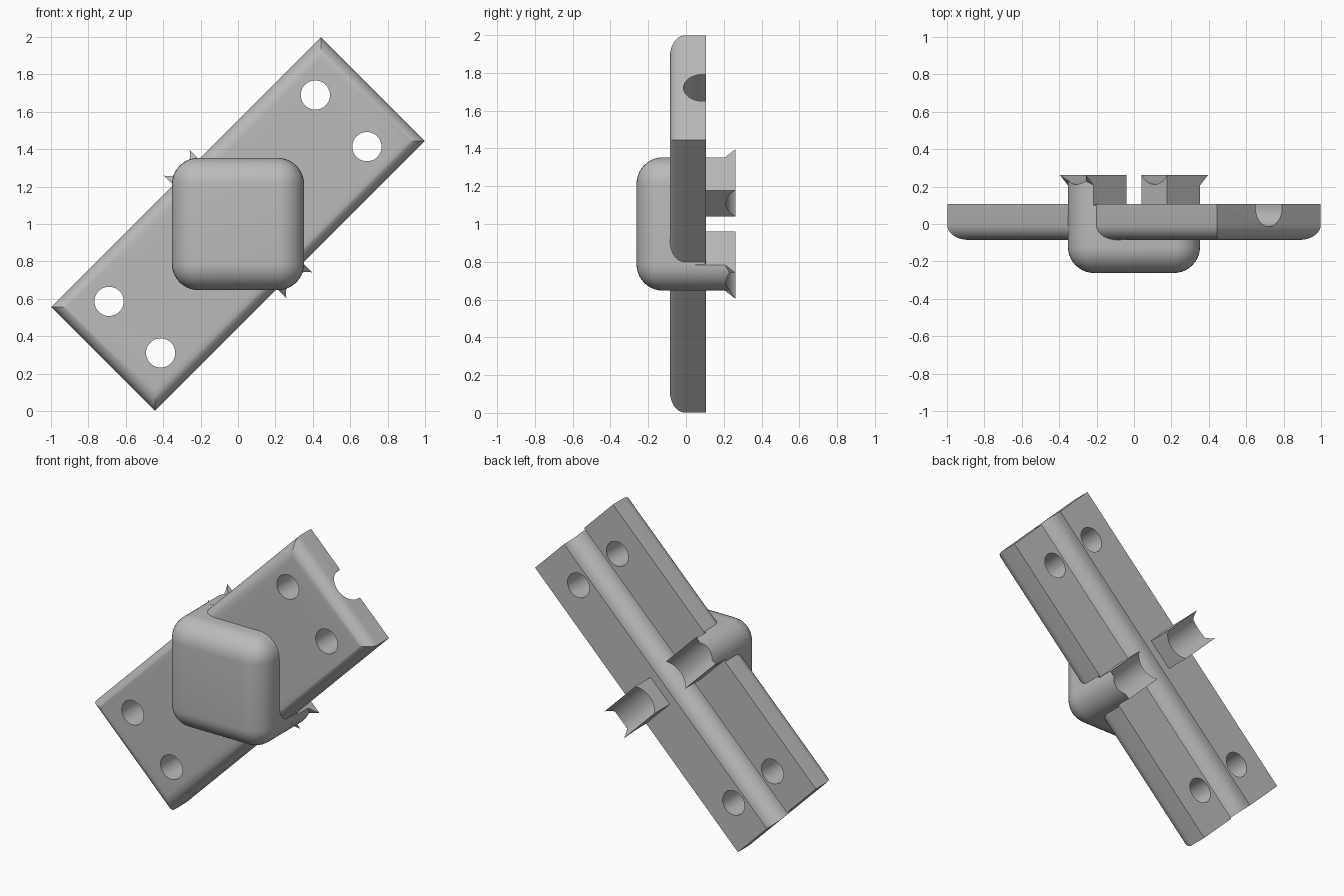
import bpy, bmesh
from math import radians, sqrt, pi, cos, sin
from mathutils import Matrix, Vector

cube = bpy.data.objects.get("Cube")
if cube:
    bpy.data.objects.remove(cube, do_unlink=True)

grey = bpy.data.materials.new("plain_grey")
grey.use_nodes = True
grey.diffuse_color = (0.5, 0.5, 0.5, 1)
grey.node_tree.nodes["Principled BSDF"].inputs["Base Color"].default_value = (0.5, 0.5, 0.5, 1)

# Parts are built lying straight: x along the plate, y depth, z across the plate
UP = Matrix.Translation((0, 0, 1))
TILT = UP @ Matrix.Rotation(radians(-45), 4, 'Y')
BACK = 0.107


def finish(bm, name, matrix):
    bmesh.ops.recalc_face_normals(bm, faces=bm.faces)
    bm.transform(matrix)
    mesh = bpy.data.meshes.new(name)
    bm.to_mesh(mesh)
    bm.free()
    mesh.materials.append(grey)
    obj = bpy.data.objects.new(name, mesh)
    bpy.context.collection.objects.link(obj)
    return obj


def prism(name, points, along, matrix):
    """Extrude a closed outline of 3D points along a vector."""
    bm = bmesh.new()
    face = bm.faces.new([bm.verts.new(p) for p in points])
    out = bmesh.ops.extrude_face_region(bm, geom=[face])
    verts = [v for v in out["geom"] if isinstance(v, bmesh.types.BMVert)]
    bmesh.ops.translate(bm, verts=verts, vec=along)
    return finish(bm, name, matrix)


def rounded_block(name, half_x, half_z, front, back, radius, corners, matrix):
    """Block with a rounded front rim, and rounded depth edges if corners is set."""
    bm = bmesh.new()
    bmesh.ops.create_cube(bm, size=2)
    for v in bm.verts:
        v.co = Vector((v.co.x * half_x, front if v.co.y < 0 else back, v.co.z * half_z))
    most = 1 if corners else 0
    edges = [e for e in bm.edges if sum(v.co.y == back for v in e.verts) <= most
             and (corners or all(v.co.y < back for v in e.verts))]
    edges = [e for e in edges if any(v.co.y < back for v in e.verts)]
    bmesh.ops.bevel(bm, geom=edges, offset=radius, segments=10, profile=0.5,
                    affect='EDGES', clamp_overlap=True)
    return finish(bm, name, matrix)


def rod(name, radius, length, centre, direction, matrix):
    bm = bmesh.new()
    bmesh.ops.create_cone(bm, cap_ends=True, segments=48, radius1=radius,
                          radius2=radius, depth=length)
    turn = Vector((0, 0, 1)).rotation_difference(Vector(direction)).to_matrix().to_4x4()
    bm.transform(Matrix.Translation(centre) @ turn)
    return finish(bm, name, matrix)


def cut(obj, cutter):
    cutter.hide_render = True
    mod = obj.modifiers.new("cut", 'BOOLEAN')
    mod.operation = 'DIFFERENCE'
    mod.solver = 'EXACT'
    mod.object = cutter
    bpy.context.view_layer.objects.active = obj
    bpy.ops.object.modifier_apply(modifier=mod.name)


def drop(obj):
    bpy.data.objects.remove(obj, do_unlink=True)


# Tilted base plate and square front boss
plate = rounded_block("base_plate", 1.02, 0.392, -0.085, BACK, 0.08, False, TILT)
boss = rounded_block("front_boss", 0.353, 0.353, -0.262, 0.1, 0.14, True, UP)
parts = [plate, boss]

# Long round-bottomed channel along the back
arc = [(0.1 * cos(a), 0.087 - 0.1 * sin(a)) for a in [pi * i / 24 for i in range(25)]]
outline = arc + [(-0.1, 0.3), (0.1, 0.3)]
channel = prism("channel_cutter", [(-1.2, y, z) for z, y in outline], (2.4, 0, 0), TILT)
cut(plate, channel)
cut(boss, channel)
drop(channel)

# Four screw holes
for x in (-0.78, 0.78):
    for z in (-0.195, 0.195):
        hole = rod("hole_cutter", 0.078, 1, (x, 0, z), (0, 1, 0), TILT)
        cut(plate, hole)
        drop(hole)

# Two back arms: a post following the boss corner, and a flared saddle lip
HALF, INNER, TOP, R = 0.097, 0.154, 0.262, 0.14
corner = 0.213 * sqrt(2)
for side, angle in (("upper", 0), ("lower", 180)):
    place = TILT @ Matrix.Rotation(radians(angle), 4, 'Y')
    xs = [HALF * (1 - i / 8) for i in range(17)]
    curve = [(x, 0.05, corner + sqrt(R * R - x * x)) for x in xs]
    post = prism(side + "_arm_post",
                 [(-HALF, 0.05, INNER), (HALF, 0.05, INNER)] + curve,
                 (0, TOP - 0.05, 0), place)
    lip_side = [(0.2, INNER + 0.01), (0.2, 0.395), (TOP, 0.463), (TOP, INNER + 0.01)]
    lip = prism(side + "_arm_lip", [(-HALF, y, z) for y, z in lip_side],
                (2 * HALF, 0, 0), place)
    saddle = rod("saddle_cutter", 0.119, 1, (0, TOP + 0.069, 0.4), (0, 0, 1), place)
    for part in (post, lip):
        cut(part, saddle)
        parts.append(part)
    drop(saddle)

# Smooth the rounded surfaces, keep real edges sharp
bpy.ops.object.select_all(action='DESELECT')
for part in parts:
    part.select_set(True)
bpy.context.view_layer.objects.active = plate
bpy.ops.object.shade_smooth_by_angle(angle=radians(30))
